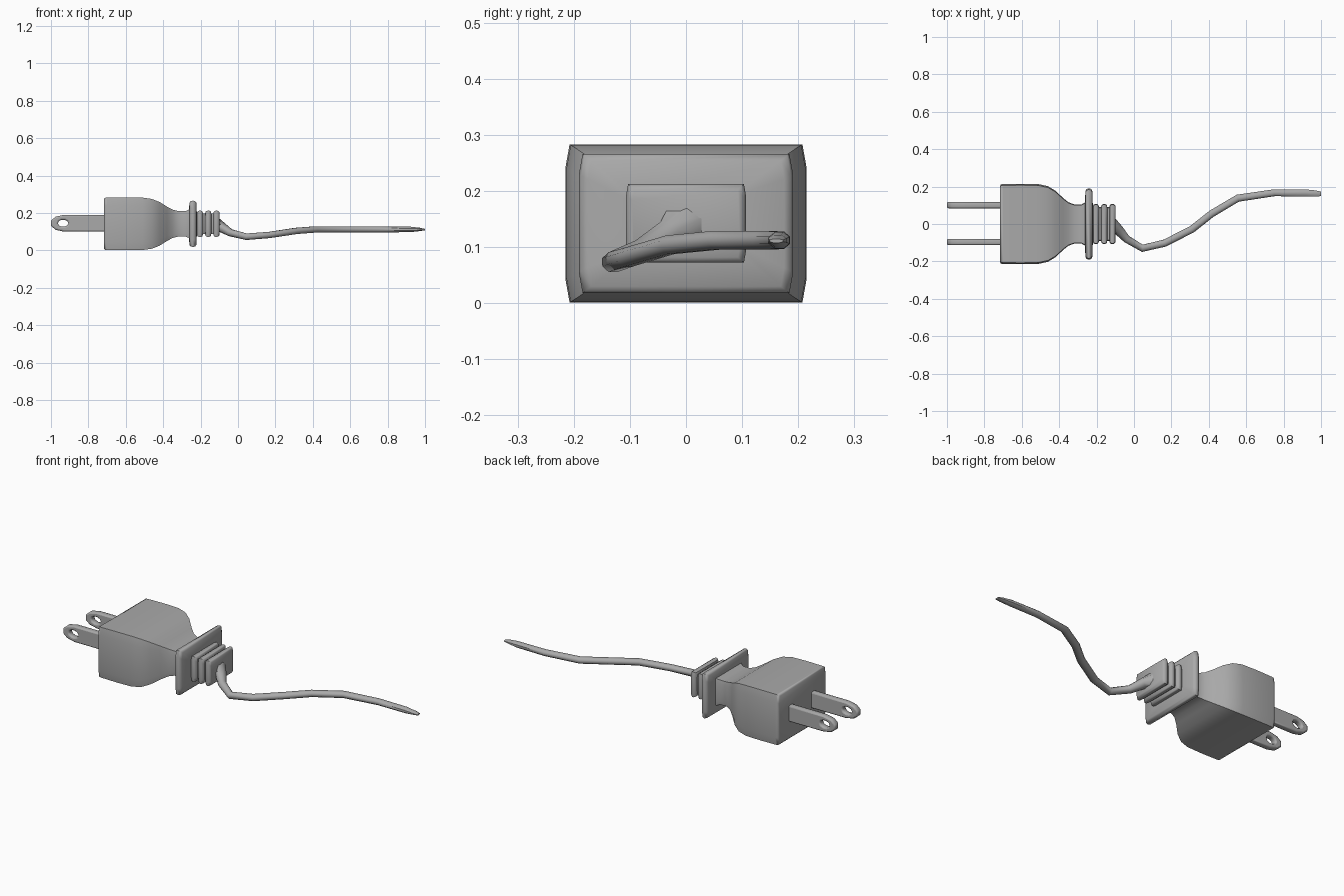
import bpy, math
from mathutils import Vector

cube = bpy.data.objects.get("Cube")
if cube:
    bpy.data.objects.remove(cube, do_unlink=True)

grey = bpy.data.materials.new("plain grey")
grey.use_nodes = True
colour = (0.4, 0.4, 0.4, 1)
grey.diffuse_color = colour
grey.node_tree.nodes["Principled BSDF"].inputs["Base Color"].default_value = colour
MID = 0.142


def finish(ob, angle):
    ob.data.materials.clear()
    ob.data.materials.append(grey)
    bpy.ops.object.select_all(action='DESELECT')
    ob.select_set(True)
    bpy.context.view_layer.objects.active = ob
    bpy.ops.object.shade_smooth_by_angle(angle=math.radians(angle))


def loft(name, rings, angle):
    """Skin a list of equal rings, capping both ends."""
    n = len(rings[0])
    verts = [p for ring in rings for p in ring]
    faces = [(i * n + j, i * n + (j + 1) % n, (i + 1) * n + (j + 1) % n, (i + 1) * n + j)
             for i in range(len(rings) - 1) for j in range(n)]
    faces += [tuple(reversed(range(n))), tuple(range(len(verts) - n, len(verts)))]
    mesh = bpy.data.meshes.new(name)
    mesh.from_pydata(verts, [], faces)
    mesh.validate()
    ob = bpy.data.objects.new(name, mesh)
    bpy.context.collection.objects.link(ob)
    finish(ob, angle)
    return ob


def box_ring(x, hy, hz):
    """Rectangle whose sides lean in slightly near the top and bottom."""
    quarter = [(hy, hz * 0.7), (hy * 0.965, hz)]
    right = [(y, -z) for y, z in reversed(quarter)] + quarter
    outline = right + [(-y, -z) for y, z in right]
    return [(x, y, MID + z) for y, z in outline]


# Moulded body and waist
body = [(-0.717, 0.204, 0.132), (-0.711, 0.212, 0.139), (-0.70, 0.214, 0.140),
        (-0.60, 0.215, 0.141), (-0.51, 0.213, 0.140), (-0.46, 0.202, 0.133),
        (-0.42, 0.178, 0.117), (-0.38, 0.140, 0.092), (-0.35, 0.116, 0.076),
        (-0.32, 0.105, 0.068), (-0.28, 0.105, 0.068), (-0.258, 0.118, 0.078)]
loft("plug_body", [box_ring(*s) for s in body], 50)

# Flange with a rounded rim
flange = [(-0.262, 0.11, 0.07), (-0.260, 0.175, 0.112), (-0.254, 0.187, 0.121),
          (-0.241, 0.191, 0.124), (-0.229, 0.187, 0.121), (-0.222, 0.175, 0.112),
          (-0.220, 0.09, 0.05)]
loft("flange", [box_ring(*s) for s in flange], 60)

# Strain relief: three ridges with grooves between
relief = [(-0.225, 0.090, 0.054)]
for x in (-0.22, -0.176, -0.132):
    relief += [(x, 0.090, 0.054), (x + 0.003, 0.102, 0.066), (x + 0.012, 0.107, 0.070),
               (x + 0.022, 0.107, 0.070), (x + 0.030, 0.102, 0.066), (x + 0.033, 0.090, 0.054)]
relief[-1] = (-0.098, 0.096, 0.060)
loft("strain_relief", [box_ring(*s) for s in relief], 50)

# Cord: centre point, half width, half height
cord = [((-0.105, -0.010, 0.140), 0.050, 0.038), ((-0.085, -0.030, 0.122), 0.030, 0.027),
        ((-0.040, -0.080, 0.094), 0.022, 0.020), ((0.045, -0.130, 0.073), 0.021, 0.019),
        ((0.165, -0.102, 0.082), 0.021, 0.018), ((0.310, -0.028, 0.104), 0.021, 0.018),
        ((0.415, 0.055, 0.112), 0.021, 0.018), ((0.555, 0.138, 0.112), 0.021, 0.018),
        ((0.750, 0.167, 0.112), 0.020, 0.017), ((0.920, 0.166, 0.112), 0.020, 0.016),
        ((0.970, 0.163, 0.112), 0.018, 0.010), ((1.0, 0.161, 0.111), 0.013, 0.004)]
points = [Vector(c[0]) for c in cord]
rings = []
for i, (p, w, h) in enumerate(cord):
    way = (points[min(i + 1, len(points) - 1)] - points[max(i - 1, 0)]).normalized()
    if i in (0, len(cord) - 1):
        way = Vector((1, 0, 0))
    side = Vector((0, 0, 1)).cross(way).normalized()
    up = way.cross(side)
    rings.append([Vector(p) + side * w * math.cos(a) + up * h * math.sin(a)
                  for a in (math.tau * (k + 0.5) / 8 for k in range(8))])
loft("cord", rings, 50)


# Prongs: rounded blades with an eyelet
def prong(name, y):
    curve = bpy.data.curves.new(name, 'CURVE')
    curve.dimensions = '2D'
    curve.fill_mode = 'BOTH'
    curve.extrude = 0.009
    curve.bevel_depth = 0.008
    curve.bevel_resolution = 1
    curve.offset = -0.008
    top = [(-0.70, 0.045), (-0.93, 0.045), (-0.975, 0.035), (-1.0, 0.014)]
    blade = top + [(x, -z) for x, z in reversed(top)]
    hole = [(-0.935 + 0.028 * math.cos(a), 0.019 * math.sin(a))
            for a in (math.tau * k / 10 for k in range(10))]
    for outline in (blade, hole):
        spline = curve.splines.new('POLY')
        spline.points.add(len(outline) - 1)
        for pt, (x, z) in zip(spline.points, outline):
            pt.co = (x, z, 0, 1)
        spline.use_cyclic_u = True
    source = bpy.data.objects.new(name + "_outline", curve)
    bpy.context.collection.objects.link(source)
    bpy.context.view_layer.update()
    mesh = bpy.data.meshes.new_from_object(source.evaluated_get(
        bpy.context.evaluated_depsgraph_get()))
    bpy.data.objects.remove(source)
    ob = bpy.data.objects.new(name, mesh)
    bpy.context.collection.objects.link(ob)
    ob.rotation_euler.x = math.pi / 2
    ob.location = (0, y, MID + 0.003)
    finish(ob, 50)


prong("left_prong", 0.101)
prong("right_prong", -0.096)
